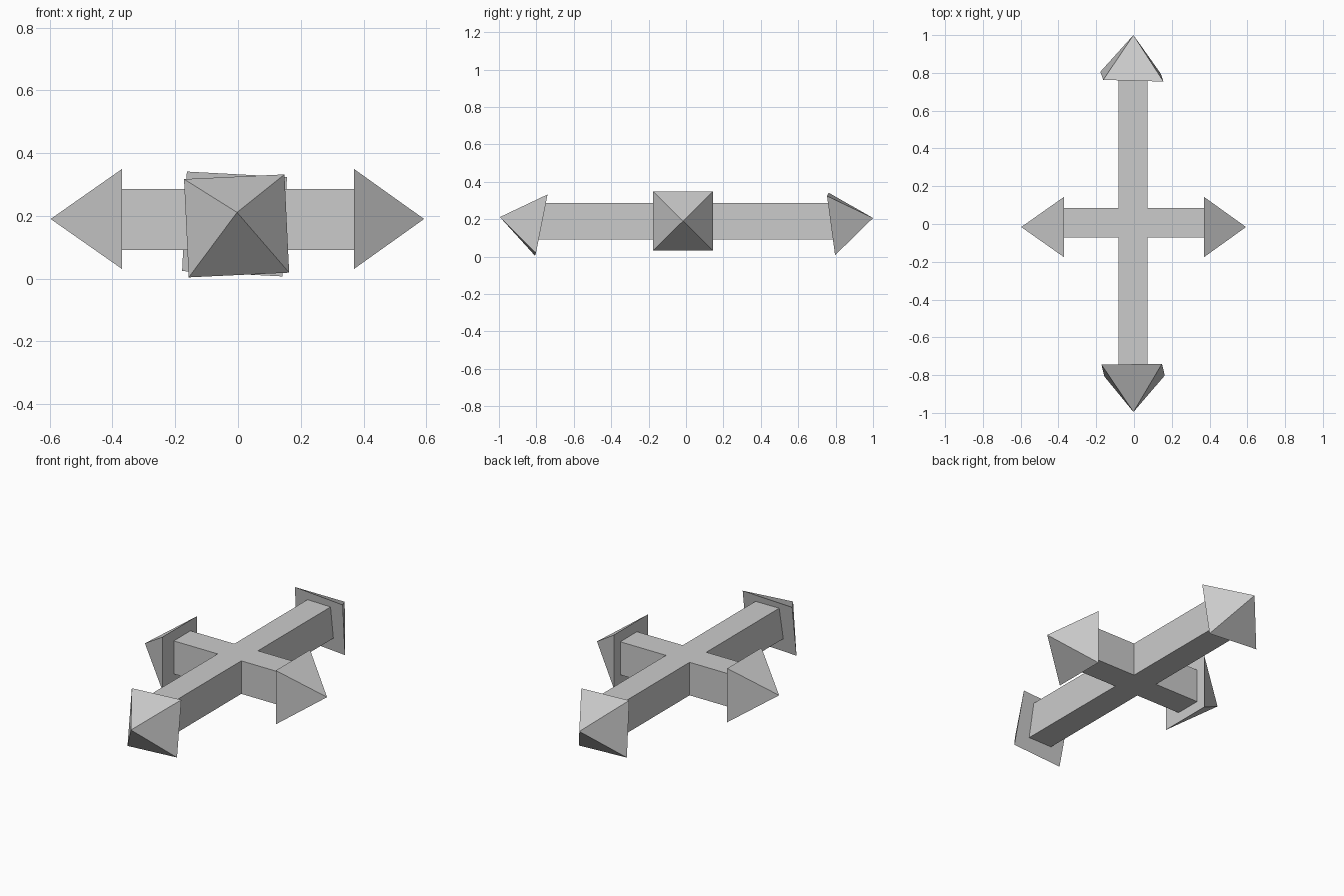
import bpy

if "Cube" in bpy.data.objects:
    bpy.data.objects.remove(bpy.data.objects["Cube"])


def make_object(name, verts, faces):
    mesh = bpy.data.meshes.new(name)
    mesh.from_pydata(verts, [], faces)
    obj = bpy.data.objects.new(name, mesh)
    bpy.context.collection.objects.link(obj)
    return obj


def prism(name, outline, z0, z1):
    """Extrude a counter-clockwise outline from z0 to z1."""
    n = len(outline)
    verts = [(x, y, z) for z in (z0, z1) for x, y in outline]
    faces = [tuple(reversed(range(n))), tuple(range(n, 2 * n))]
    faces += [(i, (i + 1) % n, n + (i + 1) % n, n + i) for i in range(n)]
    return make_object(name, verts, faces)


def arrow_head(name, base, tip):
    """Capped four-sided pyramid; base runs counter-clockwise seen from the tip."""
    faces = [(3, 2, 1, 0)] + [(i, (i + 1) % 4, 4) for i in range(4)]
    return make_object(name, base + [tip], faces)


# Crossed shafts as one solid, ends sunk slightly into the heads
xl, xr, yf, yb = -0.083, 0.071, -0.071, 0.085
ax, ay = 0.375, 0.79
prism("crossed_shafts", [
    (xl, -ay), (xr, -ay), (xr, yf), (ax, yf), (ax, yb), (xr, yb),
    (xr, ay), (xl, ay), (xl, yb), (-ax, yb), (-ax, yf), (xl, yf)], 0.091, 0.286)

# Side heads, square to the short shaft
y0, y1, z0, z1 = -0.176, 0.144, 0.031, 0.349
arrow_head("right_head",
           [(0.37, y0, z0), (0.37, y1, z0), (0.37, y1, z1), (0.37, y0, z1)],
           (0.593, -0.016, 0.19))
arrow_head("left_head",
           [(-0.37, y1, z0), (-0.37, y0, z0), (-0.37, y0, z1), (-0.37, y1, z1)],
           (-0.597, -0.016, 0.19))

# Front and back heads, slightly tilted and twisted
arrow_head("front_head",
           [(-0.157, -0.807, 0.004), (0.163, -0.802, 0.019),
            (0.148, -0.740, 0.332), (-0.172, -0.745, 0.317)],
           (-0.003, -0.995, 0.211))
arrow_head("back_head",
           [(0.141, 0.797, 0.007), (-0.178, 0.806, 0.024),
            (-0.163, 0.763, 0.341), (0.156, 0.754, 0.324)],
           (-0.003, 1.0, 0.206))
